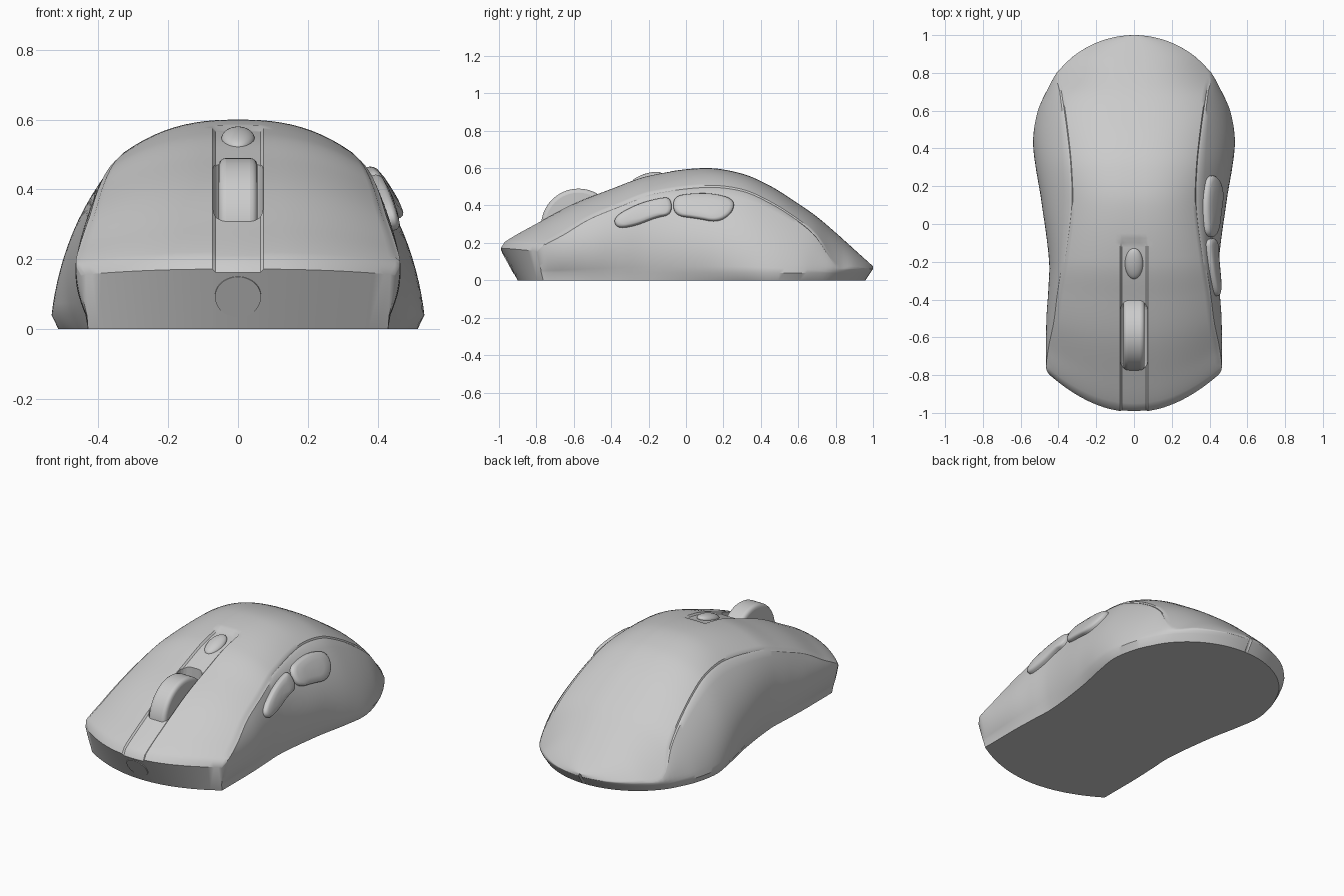
import bpy, bmesh, math
from mathutils import Vector

if "Cube" in bpy.data.objects:
    bpy.data.objects.remove(bpy.data.objects["Cube"])

grey = bpy.data.materials.new("plain grey")
grey.use_nodes = True
COLOUR = (0.6, 0.6, 0.6, 1)
grey.diffuse_color = COLOUR
grey.node_tree.nodes["Principled BSDF"].inputs["Base Color"].default_value = COLOUR

# Stations: y, top height, half widths (base, rim, side, crease), crease height
STATIONS = [
    (-1.0, .172, .430, .433, .445, .450, .155),
    (-.97, .208, .430, .435, .458, .465, .185),
    (-.80, .305, .430, .435, .465, .450, .250),
    (-.60, .410, .430, .437, .463, .420, .335),
    (-.40, .490, .425, .432, .452, .400, .400),
    (-.20, .560, .420, .430, .445, .372, .460),
    (.10, .600, .455, .475, .468, .335, .500),
    (.30, .570, .495, .520, .480, .340, .480),
    (.45, .505, .515, .534, .478, .355, .415),
    (.60, .410, .490, .510, .462, .375, .320),
    (.70, .340, .450, .468, .440, .390, .230),
    (.80, .255, .394, .410, .410, .404, .080),
    (.90, .165, .300, .310, .310, .300, .070),
    (1.0, .075, .020, .020, .020, .020, .060)]
RIM = .04


def slope(i, k):
    a, b = STATIONS[max(i - 1, 0)], STATIONS[min(i + 1, len(STATIONS) - 1)]
    return (b[k] - a[k]) / (b[0] - a[0])


def station(y):
    """Smoothly interpolated section sizes at y; the tail is a round arc."""
    i = max(j for j in range(len(STATIONS) - 1) if STATIONS[j][0] <= y or j == 0)
    a, b = STATIONS[i], STATIONS[i + 1]
    h = b[0] - a[0]
    t = (y - a[0]) / h
    s = [(1 + 2 * t) * (1 - t) ** 2 * a[k] + t * t * (3 - 2 * t) * b[k]
         + h * t * (1 - t) * ((1 - t) * slope(i, k) - t * slope(i + 1, k))
         for k in range(1, 7)]
    if y > .8:
        c = math.sqrt(max(.52 ** 2 - (y - .48) ** 2, 1e-5))
        s[1:5] = [c * .96, c, c, c * .985]
    return s


def side_x(s, z):
    """Side wall: a parabola through rim, middle and crease."""
    _, _, wr, wm, wc, zc = s
    t = (z - RIM) / (zc - RIM)
    return wr * (1 - t) * (1 - 2 * t) + wm * 4 * t * (1 - t) + wc * t * (2 * t - 1)


def warp(x, y, z):
    """Bow the nose in plan, slope its face back, tuck the tail under."""
    f = max(0, (-.2 - y) / .8)
    g = (x / .465) ** 2
    out = y + .21 * g * f
    out += max(0, 1 - z / .18) * .1 * (1 - .5 * g) * f ** 3
    out -= max(0, 1 - z / .06) * .04 * max(0, (y - .4) / .6)
    return Vector((x, out, z))


SIDE_STEPS = 14
COLUMNS = (.97, .93, .87, .8, .72, .63, .54, .45, .36, .28)
STRIP = (.073, .064, .03, 0)


def section(y):
    s = station(y)
    zt, wb, wr, wm, wc, zc = s
    half = [(wb, 0)]
    for i in range(SIDE_STEPS):
        z = RIM + (zc - RIM) * (i / (SIDE_STEPS - 1)) * .975
        half.append((side_x(s, z), z))
    notch = .006 if -.95 < y < .75 else 0
    half.append((wc - notch, zc - notch * .6))
    for x in [c * wc for c in COLUMNS] + [c * min(1, wc / .33) for c in STRIP]:
        z = zt - (zt - zc) * (x / wc) ** 2.5
        if x < .068 and y < -.1:
            z -= .01          # sunken centre strip
        half.append((x, z))
    curve = half + [(-x, z) for x, z in half[-2::-1]]
    k = SIDE_STEPS + 1
    base = [(x * wb / wc, 0) for x, _ in curve[k + 1:-k - 1]]
    return curve, base


def finish(name, bm, angle=35):
    bmesh.ops.recalc_face_normals(bm, faces=bm.faces)
    mesh = bpy.data.meshes.new(name)
    bm.to_mesh(mesh)
    bm.free()
    ob = bpy.data.objects.new(name, mesh)
    bpy.context.collection.objects.link(ob)
    mesh.materials.append(grey)
    smooth(ob, angle)
    return ob


def smooth(ob, angle=35):
    bpy.ops.object.select_all(action='DESELECT')
    ob.select_set(True)
    bpy.context.view_layer.objects.active = ob
    bpy.ops.object.shade_smooth_by_angle(angle=math.radians(angle))


# Shell: loft of sections, closed underneath and at both ends
rows = [-1 + 1.8 * i / 72 for i in range(72)]
tail = math.asin(.32 / .52)
rows += [.48 + .52 * math.sin(tail + (math.pi / 2 - .02 - tail) * i / 16) for i in range(17)]
bm = bmesh.new()
loops = []
for y in rows:
    curve, base = section(y)
    loops.append(([bm.verts.new(warp(x, y, z)) for x, z in curve],
                  [bm.verts.new(warp(x, y, z)) for x, z in base]))
for (c0, b0), (c1, b1) in zip(loops, loops[1:]):
    r0, r1 = c0 + b0[::-1], c1 + b1[::-1]
    for i in range(len(r0)):
        j = (i + 1) % len(r0)
        bm.faces.new((r0[i], r0[j], r1[j], r1[i]))
k = SIDE_STEPS + 1
for c, b in (loops[0], loops[-1]):
    top = c[k + 1:-k - 1]
    bm.faces.new(c[:k + 2] + [b[0]])
    bm.faces.new(c[-k - 2:] + [b[-1]])
    for i in range(len(top) - 1):
        bm.faces.new((top[i], top[i + 1], b[i + 1], b[i]))
shell = finish("shell", bm)


def rounded_box(name, loc, size, radius):
    bpy.ops.mesh.primitive_cube_add(size=1, location=loc)
    ob = bpy.context.object
    ob.name = name
    ob.scale = size
    bpy.ops.object.transform_apply(location=False, rotation=False)
    m = ob.modifiers.new("round", 'BEVEL')
    m.width, m.segments = radius, 5
    return ob


# Wheel slot cut through the shell
cutter = rounded_box("slot_cutter", (0, -.59, .55), (.142, .37, .8), .05)
cutter.hide_render = True
cut = shell.modifiers.new("slot", 'BOOLEAN')
cut.operation, cut.object, cut.solver = 'DIFFERENCE', cutter, 'EXACT'
bpy.context.view_layer.objects.active = shell
bpy.ops.object.modifier_apply(modifier=cut.name)
bpy.data.objects.remove(cutter)
smooth(shell)

# Scroll wheel
bpy.ops.mesh.primitive_cylinder_add(vertices=64, radius=.2, depth=.112,
                                    location=(0, -.575, .29), rotation=(0, math.pi / 2, 0))
wheel = bpy.context.object
wheel.name = "scroll_wheel"
wheel.data.materials.append(grey)
bev = wheel.modifiers.new("round", 'BEVEL')
bev.width, bev.segments = .022, 4
smooth(wheel)

# Small button behind the wheel
bpy.ops.mesh.primitive_uv_sphere_add(segments=32, ring_count=16, location=(0, -.21, .545),
                                     rotation=(.3, 0, 0))
button = bpy.context.object
button.name = "top_button"
button.scale = (.048, .085, .026)
button.data.materials.append(grey)
smooth(button, 60)

# Round cover on the nose, lying on its sloping face
bpy.ops.mesh.primitive_cylinder_add(vertices=40, radius=.066, depth=.014,
                                    location=(0, -.947, .095),
                                    rotation=(math.pi / 2 + math.atan2(.1, .18), 0, 0))
cover = bpy.context.object
cover.name = "nose_cover"
cover.data.materials.append(grey)
smooth(cover)


def chaikin(pts, rounds=3):
    for _ in range(rounds):
        pts = [p for a, b in zip(pts, pts[1:] + pts[:1])
               for p in (a.lerp(b, .25), a.lerp(b, .75))]
    return pts


def side_button(name, outline):
    """Pillow following the left wall inside a rounded y-z outline."""
    pts = chaikin([Vector(p) for p in outline])
    mid = sum(pts, Vector((0, 0))) / len(pts)
    bm = bmesh.new()
    rings = []
    for scale, lift in ((1, -.02), (1, .012), (.95, .02), (.85, .025), (.5, .028), (.05, .028)):
        ring = []
        for p in pts:
            y, z = mid + (p - mid) * scale
            flat = y - .2 * max(0, (-.2 - y) / .8)
            ring.append(bm.verts.new((side_x(station(flat), z) + lift, y, z + lift * .3)))
        rings.append(ring)
    for a, b in zip(rings, rings[1:]):
        for i in range(len(a)):
            j = (i + 1) % len(a)
            bm.faces.new((a[i], a[j], b[j], b[i]))
    bm.faces.new(rings[-1])
    bm.faces.new(rings[0])
    return finish(name, bm, 50)


# Thumb buttons on the left wall
side_button("front_thumb_button", [(-.39, .335), (-.26, .405), (-.15, .435), (-.08, .442),
                                   (-.075, .35), (-.16, .335), (-.27, .29), (-.37, .275)])
side_button("rear_thumb_button", [(-.07, .445), (.03, .462), (.15, .462), (.26, .43),
                                  (.25, .36), (.17, .308), (.06, .33), (-.065, .345)])
